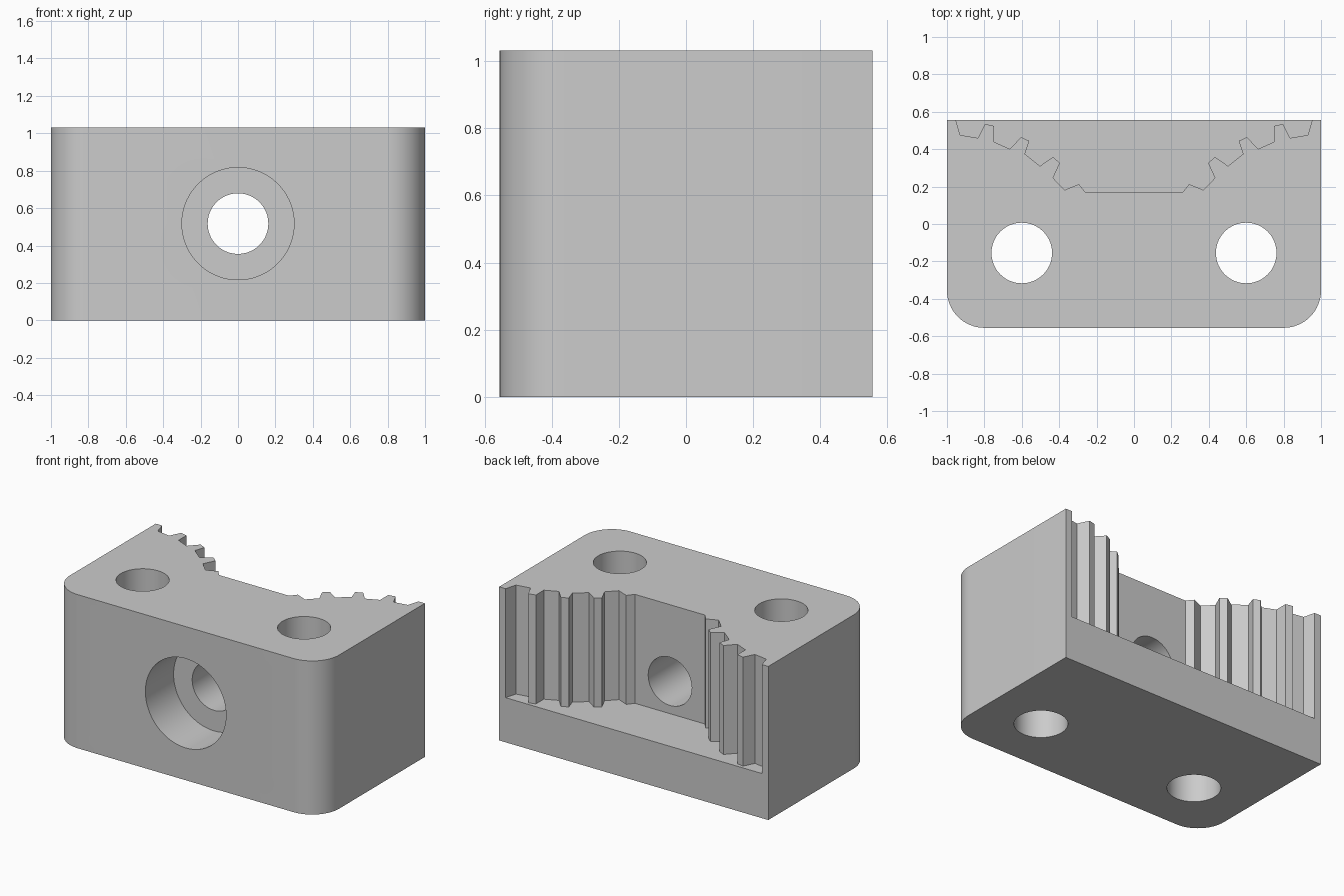
import bpy, bmesh
from math import pi, sin, cos
from mathutils import Matrix

if "Cube" in bpy.data.objects:
    bpy.data.objects.remove(bpy.data.objects["Cube"])

HALF_X, HALF_Y, HEIGHT, RADIUS = 1.0, 0.555, 1.032, 0.2
FLOOR, BORE_Z = 0.3, 0.517

grey = bpy.data.materials.new("light grey")
grey.use_nodes = True
colour = (0.6, 0.6, 0.6, 1)
grey.diffuse_color = colour
grey.node_tree.nodes["Principled BSDF"].inputs["Base Color"].default_value = colour


def make_object(name, bm):
    bmesh.ops.recalc_face_normals(bm, faces=bm.faces)
    mesh = bpy.data.meshes.new(name)
    bm.to_mesh(mesh)
    bm.free()
    mesh.materials.append(grey)
    obj = bpy.data.objects.new(name, mesh)
    bpy.context.collection.objects.link(obj)
    return obj


def prism(name, outline, z0, z1):
    bm = bmesh.new()
    face = bm.faces.new([bm.verts.new((x, y, z0)) for x, y in outline])
    new = bmesh.ops.extrude_face_region(bm, geom=[face])["geom"]
    verts = [v for v in new if isinstance(v, bmesh.types.BMVert)]
    bmesh.ops.translate(bm, verts=verts, vec=(0, 0, z1 - z0))
    return make_object(name, bm)


def cylinder(name, radius, length, matrix):
    bm = bmesh.new()
    bmesh.ops.create_cone(bm, cap_ends=True, segments=72, radius1=radius,
                          radius2=radius, depth=length, matrix=matrix)
    return make_object(name, bm)


# Body outline: square back corners, rounded front corners
arc = [(HALF_X - RADIUS + RADIUS * sin(a), -HALF_Y + RADIUS - RADIUS * cos(a))
       for a in (i * pi / 32 for i in range(17))]
right_side = arc + [(HALF_X, HALF_Y)]
body = prism("clamp_block", right_side + [(-x, y) for x, y in reversed(right_side)],
             0, HEIGHT)

# Toothed pocket, open at the back and top
teeth = [(.26, .17), (.295, .213), (.37, .182), (.433, .246), (.396, .326),
         (.433, .358), (.503, .31), (.583, .374), (.56, .444), (.604, .465),
         (.663, .401), (.749, .439), (.749, .524), (.797, .535), (.834, .46),
         (.93, .476), (.952, HALF_Y), (.952, HALF_Y + .1)]
pocket = prism("pocket_cutter", teeth + [(-x, y) for x, y in reversed(teeth)],
               FLOOR, HEIGHT + .1)

# Vertical bolt holes, horizontal hole and its counterbore
cutters = [pocket]
for side in (-1, 1):
    cutters.append(cylinder("bolt_hole_cutter", .162, 3,
                            Matrix.Translation((side * .6, -.155, .5))))
turn = Matrix.Rotation(pi / 2, 4, 'X')
cutters.append(cylinder("cross_hole_cutter", .162, 3,
                        Matrix.Translation((0, 0, BORE_Z)) @ turn))
cutters.append(cylinder("counterbore_cutter", .3, .6,
                        Matrix.Translation((0, -HALF_Y, BORE_Z)) @ turn))

bpy.ops.object.select_all(action='DESELECT')
body.select_set(True)
bpy.context.view_layer.objects.active = body
for cutter in cutters:
    cutter.hide_render = True
    cut = body.modifiers.new("cut", 'BOOLEAN')
    cut.operation = 'DIFFERENCE'
    cut.solver = 'EXACT'
    cut.object = cutter
    bpy.ops.object.modifier_apply(modifier=cut.name)
    bpy.data.objects.remove(cutter)

# Smooth holes and corners, crisp edges elsewhere
bpy.ops.object.shade_smooth_by_angle(angle=pi / 9)
